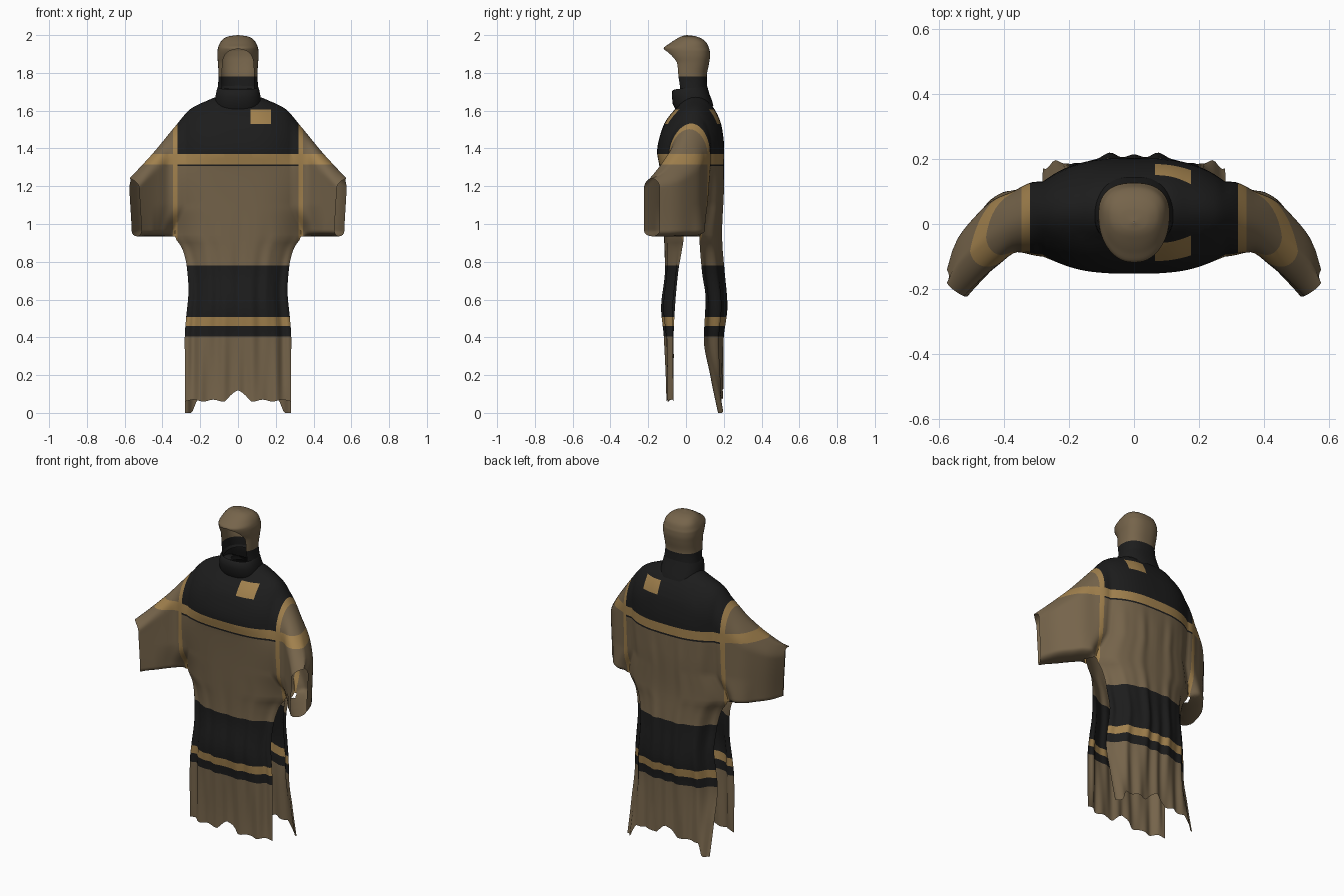
import bpy, bmesh, math

if "Cube" in bpy.data.objects:
    bpy.data.objects.remove(bpy.data.objects["Cube"])


def mat(name, rgb):
    m = bpy.data.materials.new(name)
    m.diffuse_color = (*rgb, 1)
    m.use_nodes = True
    m.node_tree.nodes["Principled BSDF"].inputs["Base Color"].default_value = m.diffuse_color
    return m


MATS = [mat("brown_cloth", (0.18, 0.128, 0.07)),
        mat("black_cloth", (0.012, 0.012, 0.012)),
        mat("gold_trim", (0.36, 0.22, 0.075))]
BROWN, BLACK, GOLD = 0, 1, 2


def curve(*pts):
    """Smooth curve through (position, value) pairs, without overshoot."""
    n = len(pts)
    d = [(pts[i + 1][1] - pts[i][1]) / (pts[i + 1][0] - pts[i][0]) for i in range(n - 1)]
    m = [d[0]] + [0 if d[i - 1] * d[i] <= 0 else 2 * d[i - 1] * d[i] / (d[i - 1] + d[i])
                  for i in range(1, n - 1)] + [d[-1]]

    def f(x):
        if x <= pts[0][0]:
            return pts[0][1]
        for i in range(n - 1):
            if x <= pts[i + 1][0]:
                h = pts[i + 1][0] - pts[i][0]
                t = (x - pts[i][0]) / h
                return ((2*t**3 - 3*t*t + 1) * pts[i][1] + (t**3 - 2*t*t + t) * h * m[i]
                        + (3*t*t - 2*t**3) * pts[i + 1][1] + (t**3 - t*t) * h * m[i + 1])
        return pts[-1][1]
    return f


def smooth(t):
    t = min(1, max(0, t))
    return t * t * (3 - 2 * t)


def add_grid(bm, rows):
    vs = [[bm.verts.new(p) for p in r] for r in rows]
    for a, b in zip(vs, vs[1:]):
        for i in range(len(a) - 1):
            bm.faces.new((a[i], a[i + 1], b[i + 1], b[i]))


def finish(bm, name, colour, zcuts=(), xcuts=()):
    """Merge seams, cut along colour borders, colour the faces."""
    bmesh.ops.remove_doubles(bm, verts=bm.verts, dist=0.0004)
    for axis, cuts in ((0, xcuts), (2, zcuts)):
        for c in cuts:
            co, no = [0, 0, 0], [0, 0, 0]
            co[axis], no[axis] = c, 1
            bmesh.ops.bisect_plane(bm, geom=bm.verts[:] + bm.edges[:] + bm.faces[:],
                                   plane_co=co, plane_no=no, dist=0.0001)
    bmesh.ops.recalc_face_normals(bm, faces=bm.faces)
    for f in bm.faces:
        f.material_index = colour(f.calc_center_median())
    me = bpy.data.meshes.new(name)
    bm.to_mesh(me)
    bm.free()
    for m in MATS:
        me.materials.append(m)
    ob = bpy.data.objects.new(name, me)
    bpy.context.collection.objects.link(ob)
    bpy.context.view_layer.objects.active = ob
    ob.select_set(True)
    bpy.ops.object.shade_smooth_by_angle(angle=math.radians(60))
    ob.select_set(False)


# --- robe: front and back sheets sharing shoulders and sleeves ---
EDGE, TIP, UNDER = 0.28, 0.575, 0.935
top_z = curve((0, 1.68), (.1, 1.675), (.17, 1.65), (.25, 1.61), (.33, 1.52), (.45, 1.375), (.575, 1.24))
dome_h = curve((0, .18), (.2, .18), (.33, .15), (.45, .1), (.575, .05))
width = curve((0, .28), (.4, .282), (.5, .275), (.65, .262), (.78, .272), (.87, .295), (.94, .335), (1.1, .28))
centre = {-1: curve((0, -.10), (.1, -.10), (.4, -.112), (.56, -.128), (.75, -.11), (1, -.12), (1.3, -.14),
                    (1.38, -.153), (1.53, -.118), (1.62, -.078)),
          1: curve((0, .19), (.2, .19), (.4, .195), (.56, .213), (.75, .2), (.95, .19), (1.2, .2),
                   (1.4, .202), (1.53, .188), (1.62, .175))}
edge = {-1: curve((0, -.07), (.4, -.06), (.75, -.035), (.85, -.02), (.93, -.01), (1.1, -.08), (1.3, -.1),
                  (1.4, -.09), (1.55, -.06)),
        1: curve((0, .18), (.2, .135), (.4, .095), (.6, .1), (.75, .08), (.93, .07), (1.1, .11), (1.3, .13))}
sleeve = {-1: curve((.28, -.08), (.36, -.085), (.43, -.125), (.575, -.222)),
          1: curve((.28, .14), (.33, .115), (.43, .075), (.5, .01), (.55, -.06), (.575, -.14))}


def folds(a, z, s):
    """Soft hanging folds, deeper near the slit edges."""
    amp = 0.005 * smooth((1.1 - z) / .5) * (1 + 1.2 * smooth((a - .17) / .06))
    if s > 0:
        amp = max(amp * 1.3, .003 * smooth((1.35 - z) / .2))
    w = math.sin(58 * a + 2.2 * math.sin(2.2 * z) + s) + .4 * math.sin(100 * a - 3 * z + 2 * s)
    return amp * w * (1 - .5 * smooth((a - .26) / .02))


def base_y(a, z, s):
    e = edge[s](z)
    if a <= EDGE:
        return e + (centre[s](z) - e) * (1 - (a / EDGE) ** 3) + folds(a, z, s)
    side = e + folds(EDGE, z, s)
    return side + (sleeve[s](a) - side) * smooth((a - EDGE) / .1)


def point(u, z, s):
    a = abs(u)
    zt, h = top_z(a), dome_h(a)
    q = min(1, max(0, (z - zt + h) / h))
    dome = math.sqrt(1 - q * q)
    low = 1 - min(1, max(0, (z - UNDER) / .03))
    f = dome * (1 - smooth((a - .29) / .05) * (1 - math.sqrt(1 - low * low)))
    y0, y1 = base_y(a, z, -1), base_y(a, z, 1)
    y = (y0 + y1) / 2 + s * f * (y1 - y0) / 2
    # flare of the skirt, and the slanted cuff
    flare = width(z) - EDGE
    x = a + flare * (a / EDGE if a < EDGE else max(0, 1 - (a - EDGE) / .2))
    t = max(0, (a - EDGE) / (TIP - EDGE))
    x -= t * t * (.026 * (1 - s * f) * dome + .012 * (1 - smooth((z - .94) / .28)))
    return (math.copysign(x, u), y, z)


def hem(u, s):
    a = abs(u)
    z = .065 + .055 * max(0, 1 - a / .07) + .005 * math.sin(60 * a)
    return z if s < 0 else max(0, z + .01 - .09 * smooth((a - .205) / .05))


half = [EDGE * i / 28 for i in range(29)]
wide = half + [EDGE + (TIP - EDGE) * i / 18 for i in range(1, 19)]
mirror = lambda us: [-u for u in reversed(us[1:])] + us

bm = bmesh.new()
for s in (-1, 1):
    upper = []
    for u in mirror(wide):
        k = top_z(abs(u)) - dome_h(abs(u))
        zs = [UNDER + (k - UNDER) * (i / 28) ** 1.3 for i in range(28)]
        zs += [k + dome_h(abs(u)) * math.sin(math.pi / 2 * i / 10) for i in range(11)]
        upper.append([point(u, z, s) for z in zs])
    add_grid(bm, upper)
    add_grid(bm, [[point(u, hem(u, s) + (UNDER - hem(u, s)) * i / 40, s) for i in range(41)]
                  for u in mirror(half)])
# neck hole
hole = [f for f in bm.faces if f.calc_center_median().z > 1.6 and
        (f.calc_center_median().x / .07) ** 2 + ((f.calc_center_median().y - .04) / .05) ** 2 < 1]
bmesh.ops.delete(bm, geom=hole, context='FACES')


def robe_colour(c):
    a, z = abs(c.x), c.z
    if 1.316 < z < 1.37 or .46 < z < .508:
        return GOLD
    if .32 < a < .345 and z > .9:
        return GOLD
    if .065 < c.x < .175 and 1.53 < z < 1.605:
        return GOLD
    if a < .32 and (z > 1.37 or 1.306 < z < 1.316):
        return BLACK
    return BLACK if .405 < z < .78 else BROWN


finish(bm, "robe", robe_colour,
       (.405, .46, .508, .78, .9, 1.306, 1.316, 1.37, 1.53, 1.605),
       (-.345, -.32, .065, .175, .32, .345))


# --- hood and collar: stacked rings, open at the face ---
def ring(z, yf, yb, w, gap=0, lift=0, taper=0, n=48):
    pts = []
    for i in range(n + 1):
        t = gap + (2 * math.pi - 2 * gap) * i / n
        sx, cy = math.sin(t), math.cos(t)
        x = math.copysign(abs(sx) ** .85, sx) * w * (1 - taper * cy)
        y = (yf + yb) / 2 - math.copysign(abs(cy) ** .85, cy) * (yb - yf) / 2
        pts.append((x, y, z + lift * (1 - cy) / 2))
    return pts


HZ = (1.64, 1.72, 1.78, 1.85, 1.89, 1.915, 1.93, 1.955, 1.98, 1.994, 2.0)
track = lambda *v: curve(*zip(HZ, v))
h_front = track(-.045, -.055, -.07, -.078, -.10, -.114, -.118, -.088, -.05, -.022, .004)
h_back = track(.135, .112, .11, .122, .127, .126, .122, .112, .085, .05, .006)
h_width = track(.124, .108, .103, .106, .109, .108, .105, .096, .077, .047, .001)
h_gap = track(45, 48, 52, 50, 42, 27, 0, 0, 0, 0, 0)
h_taper = track(0, 0, 0, .04, .1, .14, .15, .15, .12, .05, 0)
bm = bmesh.new()
levels = [a + (b - a) * i / 5 for a, b in zip(HZ, HZ[1:]) for i in range(5)] + [2.0]
add_grid(bm, [ring(z, h_front(z), h_back(z), h_width(z), math.radians(h_gap(z)), 0, h_taper(z))
              for z in levels])
finish(bm, "hood", lambda c: BROWN if c.z > 1.78 else BLACK, (1.78,))

bm = bmesh.new()
add_grid(bm, [ring(1.605, -.055, .145, .122, 0, .02), ring(1.635, -.07, .138, .124, 0, .018),
              ring(1.67, -.074, .125, .119, 0, .015), ring(1.705, -.073, .115, .112, 0, .015),
              ring(1.712, -.062, .111, .107, 0, .02), ring(1.69, -.045, .105, .1, 0, .03)])
finish(bm, "collar", lambda c: BLACK)
